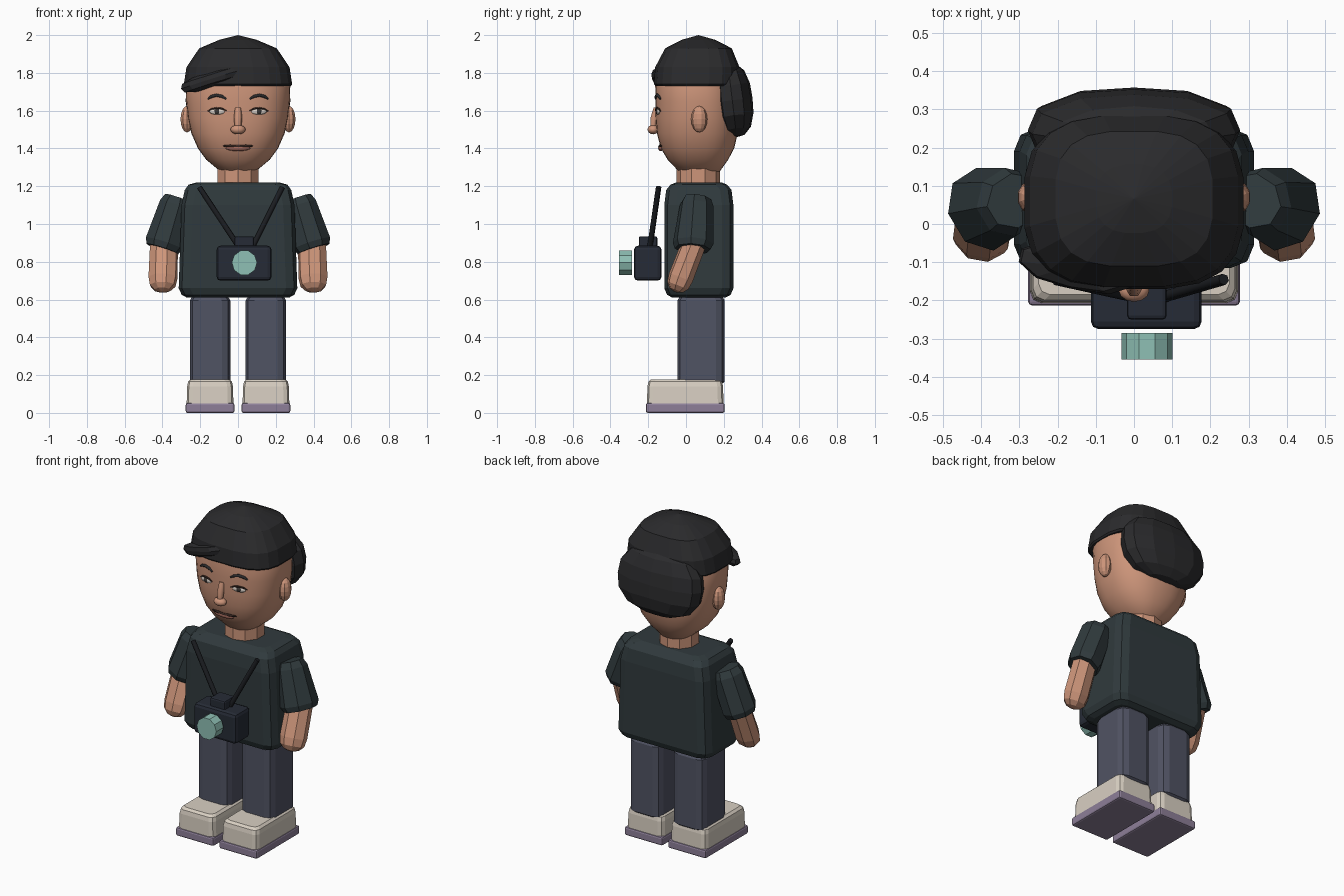
import bpy, bmesh
from math import sin, cos, pi, copysign
from mathutils import Vector, Matrix, Euler
from mathutils.bvhtree import BVHTree

if "Cube" in bpy.data.objects:
    bpy.data.objects.remove(bpy.data.objects["Cube"])


def mat(name, hexcol):
    m = bpy.data.materials.new(name)
    rgb = [int(hexcol[i:i + 2], 16) / 255 for i in (0, 2, 4)]
    m.diffuse_color = [((c + 0.055) / 1.055) ** 2.4 if c > 0.04 else c / 12.92 for c in rgb] + [1]
    m.use_nodes = True
    m.node_tree.nodes["Principled BSDF"].inputs["Base Color"].default_value = m.diffuse_color
    return m


SKIN, HAIR, SHIRT = mat("skin", "CD957A"), mat("hair", "2A2A2C"), mat("shirt", "303A3D")
JEANS, CREAM, SOLE = mat("jeans", "505363"), mat("cream", "D8CFC2"), mat("sole", "8D7F98")
BLACK, GLASS, STRAP = mat("camera_black", "262B36"), mat("glass", "8FC0B5"), mat("strap", "1B1D21")
WHITE, IRIS, LIP, LINE = mat("eye_white", "D9CFC6"), mat("iris", "3A3634"), mat("lip", "A0685A"), mat("dark_line", "33241F")


def finish(name, bm, material, smooth=False):
    bmesh.ops.recalc_face_normals(bm, faces=bm.faces)
    me = bpy.data.meshes.new(name)
    bm.to_mesh(me)
    bm.free()
    me.materials.append(material)
    if smooth:
        me.polygons.foreach_set("use_smooth", [True] * len(me.polygons))
    ob = bpy.data.objects.new(name, me)
    bpy.context.collection.objects.link(ob)
    return ob


def spow(c, p):
    return copysign(abs(c) ** p, c)


def oval(z, rx, ry, cx=0, cy=0, n=8, e=2.0, turn=0.0):
    ang = [2 * pi * (i + turn) / n for i in range(n)]
    return [Vector((cx + rx * spow(cos(a), 2 / e), cy + ry * spow(sin(a), 2 / e), z)) for a in ang]


def rrect(z, hx, hy, r, cx=0, cy=0, seg=2):
    pts = []
    for q, (sx, sy) in enumerate(((1, 1), (-1, 1), (-1, -1), (1, -1))):
        for i in range(seg + 1):
            a = (q + i / seg) * pi / 2
            pts.append(Vector((cx + sx * (hx - r) + r * cos(a), cy + sy * (hy - r) + r * sin(a), z)))
    return pts


def loft(name, rings, material, smooth=False, matrix=None):
    bm = bmesh.new()
    vs = [[bm.verts.new(p) for p in ring] for ring in rings]
    for a, b in zip(vs, vs[1:]):
        for i in range(len(a)):
            j = (i + 1) % len(a)
            bm.faces.new((a[i], a[j], b[j], b[i]))
    bm.faces.new(vs[0])
    bm.faces.new(vs[-1])
    bmesh.ops.remove_doubles(bm, verts=bm.verts, dist=0.0005)
    if matrix:
        bm.transform(matrix)
    return finish(name, bm, material, smooth)


def box(name, lo, hi, bevel, material, seg=2):
    lo, hi = Vector(lo), Vector(hi)
    bm = bmesh.new()
    bmesh.ops.create_cube(bm, size=1, matrix=Matrix.Translation((lo + hi) / 2) @ Matrix.Diagonal((*(hi - lo), 1)))
    bmesh.ops.bevel(bm, geom=bm.edges[:], offset=bevel, segments=seg, profile=0.5, affect='EDGES')
    return finish(name, bm, material)


def blob(name, centre, radii, material, u=12, v=8, e=2.0, rot=(0, 0, 0), smooth=False):
    bm = bmesh.new()
    bmesh.ops.create_uvsphere(bm, u_segments=u, v_segments=v, radius=1)
    for w in bm.verts:
        k = sum(abs(c) ** e for c in w.co) ** (-1 / e)
        w.co = Vector([c * k * r for c, r in zip(w.co, radii)])
    bm.transform(Matrix.Translation(centre) @ Euler(rot).to_matrix().to_4x4())
    return finish(name, bm, material, smooth)


def along(a, b):
    """Matrix taking local +z at the origin to the direction a -> b."""
    a, b = Vector(a), Vector(b)
    return Matrix.Translation(a) @ Vector((0, 0, 1)).rotation_difference(b - a).to_matrix().to_4x4()


def tube(name, pts, depth, material, taper=1.0):
    cu = bpy.data.curves.new(name, 'CURVE')
    cu.dimensions = '3D'
    cu.bevel_depth, cu.bevel_resolution, cu.use_fill_caps = depth, 1, True
    sp = cu.splines.new('POLY')
    sp.points.add(len(pts) - 1)
    for i, p in enumerate(pts):
        sp.points[i].co = (*p, 1)
        sp.points[i].radius = taper if i in (0, len(pts) - 1) else 1
    cu.materials.append(material)
    ob = bpy.data.objects.new(name, cu)
    bpy.context.collection.objects.link(ob)


# torso and neck
loft("shirt_body", [rrect(0.61, 0.27, 0.14, 0.05, cy=0.068), rrect(0.625, 0.298, 0.168, 0.06, cy=0.068),
                    rrect(0.66, 0.314, 0.183, 0.06, cy=0.068), rrect(1.10, 0.299, 0.183, 0.06, cy=0.068),
                    rrect(1.18, 0.282, 0.173, 0.06, cy=0.068), rrect(1.208, 0.262, 0.15, 0.06, cy=0.068),
                    rrect(1.22, 0.22, 0.12, 0.05, cy=0.068)], SHIRT)
loft("neck", [oval(z, 0.115, 0.115, cy=0.065, n=10, turn=0.5) for z in (1.18, 1.34)], SKIN)

# head
HEAD = [(1.265, 0.055, 0.06, 0.075), (1.28, 0.095, 0.11, 0.07), (1.34, 0.168, 0.16, 0.063), (1.40, 0.212, 0.194, 0.061),
        (1.48, 0.247, 0.214, 0.06), (1.56, 0.265, 0.221, 0.06), (1.65, 0.275, 0.222, 0.06), (1.74, 0.277, 0.218, 0.055),
        (1.82, 0.25, 0.2, 0.055)]
head = loft("head", [oval(z, rx, ry, cy=cy, n=32, e=2.35) for z, rx, ry, cy in HEAD], SKIN, True)
tree = BVHTree.FromPolygons([v.co for v in head.data.vertices], [p.vertices[:] for p in head.data.polygons])


def face(x, z, out=0.0):
    """Point on the front of the head."""
    hit = tree.ray_cast(Vector((x, -1, z)), Vector((0, 1, 0)))[0]
    return Vector((x, hit.y - out, z))


# hair: cap, back panel, swept fringe
loft("hair_cap", [oval(1.73, 0.282, 0.215, cy=0.053, n=20, e=3, turn=0.5), oval(1.74, 0.289, 0.228, cy=0.056, n=20, e=3, turn=0.5),
                  oval(1.83, 0.275, 0.225, cy=0.06, n=20, e=3, turn=0.5), oval(1.93, 0.207, 0.178, cy=0.066, n=20, e=3, turn=0.5),
                  oval(1.975, 0.1, 0.09, cy=0.066, n=20, e=2.6, turn=0.5), oval(2.0, 0.0001, 0.0001, cy=0.066, n=20)], HAIR)
blob("hair_back", (0, 0.245, 1.655), (0.278, 0.108, 0.197), HAIR, 12, 8, 2.5, (0.12, 0, 0))
blob("hair_fringe", (-0.15, -0.115, 1.762), (0.162, 0.056, 0.042), HAIR, 10, 6, 2.6, (0, -0.3, -0.22))

# nose and mouth
tube("nose_bridge", [face(0, 1.615, -0.005), face(0, 1.56, 0.008), face(0, 1.505, 0.018)], 0.022, SKIN, 0.75)
blob("nose_tip", face(0, 1.5, 0.018), (0.04, 0.03, 0.025), SKIN, smooth=True)
blob("lower_lip", face(0, 1.402, 0), (0.066, 0.014, 0.016), LIP, smooth=True)
tube("mouth_line", [face(x, 1.413 - 0.004 * (abs(x) < 0.01), 0.004) for x in (-0.08, -0.04, 0, 0.04, 0.08)], 0.008, LINE, 0.5)

for s, side in ((-1, "left"), (1, "right")):
    # ear, eye and eyebrow
    blob("ear_" + side, (s * 0.27, 0.07, 1.555), (0.036, 0.043, 0.07), SKIN, 10, 8)
    blob("eye_" + side, face(s * 0.11, 1.595), (0.043, 0.009, 0.016), WHITE, rot=(0, 0, s * 0.15), smooth=True)
    blob("iris_" + side, face(s * 0.11, 1.596, 0.004), (0.016, 0.008, 0.015), IRIS, smooth=True)
    tube("eyelid_" + side, [face(s * x, z, 0.004) for x, z in ((0.062, 1.6), (0.085, 1.611), (0.115, 1.614), (0.14, 1.608), (0.16, 1.597))],
         0.005, LINE, 0.5)
    tube("eyebrow_" + side, [face(s * x, z, 0.002) for x, z in ((0.062, 1.662), (0.085, 1.676), (0.115, 1.682), (0.14, 1.675), (0.16, 1.662))],
         0.009, HAIR, 0.5)

    # sleeve and forearm
    m = along((s * 0.315, 0.06, 1.125), (s * 0.402, 0.035, 0.865))
    loft("sleeve_" + side, [oval(z, rx, ry, n=8, turn=0.5) for z, rx, ry in
                            ((-0.01, 0.08, 0.07), (0.03, 0.095, 0.09), (0.24, 0.1, 0.112), (0.272, 0.088, 0.098))], SHIRT, matrix=m)
    m = along((s * 0.39, 0.055, 0.93), (s * 0.4, -0.055, 0.645))
    loft("forearm_" + side, [oval(z, r, r * 0.85, n=8, turn=0.5) for z, r in
                             ((0, 0.076), (0.23, 0.079), (0.275, 0.07), (0.3, 0.045), (0.31, 0.015))], SKIN, matrix=m)

    # trouser leg and shoe
    loft("leg_" + side, [rrect(z, 0.107 - i, 0.125 - i, 0.045, s * 0.148, 0.08) for z, i in
                         ((0.15, 0.02), (0.165, 0), (0.595, 0), (0.63, 0.02))], JEANS)
    a, b = sorted((s * 0.019, s * 0.277))
    box("shoe_sole_" + side, (a, -0.213, 0), (b, 0.205, 0.052), 0.01, SOLE)
    loft("shoe_upper_" + side, [rrect(z, 0.124 - i, 0.203 - i, 0.03, s * 0.148, -0.004) for z, i in
                                ((0.045, 0), (0.14, 0.003), (0.165, 0.008), (0.178, 0.022))], CREAM)

# camera on its neck strap
box("camera_body", (-0.113, -0.275, 0.70), (0.177, -0.13, 0.885), 0.02, BLACK)
box("camera_viewfinder", (-0.018, -0.25, 0.87), (0.085, -0.152, 0.935), 0.01, BLACK)
loft("camera_lens", [oval(z, 0.067, 0.067, n=10) for z in (0, 0.07)], GLASS, matrix=along((0.034, -0.285, 0.795), (0.034, -0.4, 0.795)))
tube("strap_left", [(-0.205, -0.145, 1.195), (0.0, -0.19, 0.885)], 0.015, STRAP)
tube("strap_right", [(0.235, -0.145, 1.195), (0.08, -0.19, 0.885)], 0.015, STRAP)
